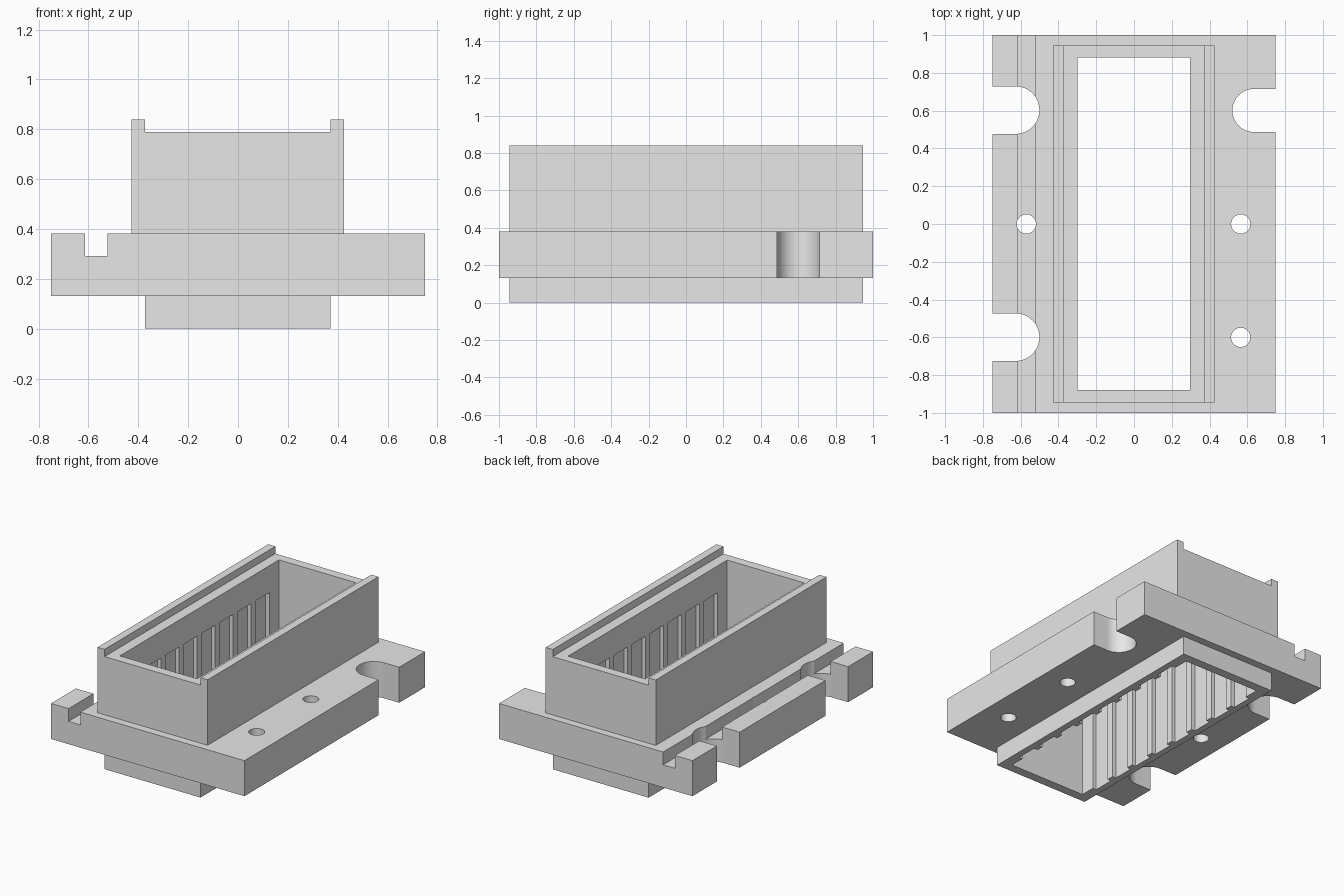
import bpy, bmesh, math

if "Cube" in bpy.data.objects:
    bpy.data.objects.remove(bpy.data.objects["Cube"])

grey = bpy.data.materials.new("plain_grey")
grey.diffuse_color = (0.8, 0.8, 0.8, 1)
grey.use_nodes = True
grey.node_tree.nodes["Principled BSDF"].inputs["Base Color"].default_value = grey.diffuse_color


def prism(name, outline, z0, z1):
    """Extrude a counter-clockwise xy outline from z0 to z1."""
    bm = bmesh.new()
    base = bm.faces.new([bm.verts.new((x, y, z0)) for x, y in outline])
    top = bmesh.ops.extrude_face_region(bm, geom=[base])["geom"]
    for v in top:
        if isinstance(v, bmesh.types.BMVert):
            v.co.z = z1
    bmesh.ops.recalc_face_normals(bm, faces=bm.faces)
    mesh = bpy.data.meshes.new(name)
    bm.to_mesh(mesh)
    bm.free()
    mesh.materials.append(grey)
    ob = bpy.data.objects.new(name, mesh)
    bpy.context.collection.objects.link(ob)
    return ob


def rect(x0, x1, y0, y1):
    return [(x0, y0), (x1, y0), (x1, y1), (x0, y1)]


def arc(cx, cy, r, a0, a1, n):
    return [(cx + r * math.cos(math.radians(a0 + (a1 - a0) * i / n)),
             cy + r * math.sin(math.radians(a0 + (a1 - a0) * i / n))) for i in range(n + 1)]


def boolean(target, tool, operation):
    tool.hide_render = True
    mod = target.modifiers.new(operation.lower(), 'BOOLEAN')
    mod.operation, mod.solver, mod.object = operation, 'EXACT', tool
    bpy.context.view_layer.objects.active = target
    bpy.ops.object.modifier_apply(modifier=mod.name)
    bpy.data.objects.remove(tool)


# Flange with the collar above it and the narrower skirt below
housing = prism("connector_housing", rect(-0.75, 0.75, -1, 1), 0.132, 0.381)
boolean(housing, prism("collar", rect(-0.428, 0.426, -0.945, 0.946), 0.25, 0.84), 'UNION')
boolean(housing, prism("skirt", rect(-0.373, 0.371, -0.945, 0.946), 0, 0.3), 'UNION')

# Channel between the two top rails
boolean(housing, prism("rail_channel", rect(-0.373, 0.371, -1.2, 1.2), 0.789, 1), 'DIFFERENCE')

# Through opening
boolean(housing, prism("opening", rect(-0.3, 0.297, -0.88, 0.882), -0.2, 1.2), 'DIFFERENCE')

# Eight contact slots in each long inner wall, open at the bottom
for i in range(8):
    y = -0.7 + 0.2 * i
    slot = prism("contact_slots", rect(-0.328, 0.325, y - 0.075, y + 0.075), -0.2, 0.6)
    boolean(housing, slot, 'DIFFERENCE')

# Long groove in the flange top
boolean(housing, prism("groove", rect(-0.614, -0.523, -1.2, 1.2), 0.291, 0.5), 'DIFFERENCE')

# Round-ended side notches
for y in (0.603, -0.599):
    shape = [(-0.9, y - 0.126)] + arc(-0.627, y, 0.126, -90, 90, 32) + [(-0.9, y + 0.126)]
    boolean(housing, prism("left_notch", shape, 0, 0.5), 'DIFFERENCE')
shape = [(0.9, 0.715)] + arc(0.635, 0.601, 0.114, 90, 270, 32) + [(0.9, 0.487)]
boolean(housing, prism("right_notch", shape, 0, 0.5), 'DIFFERENCE')

# Screw holes
for x, y in ((-0.57, 0), (0.565, 0), (0.565, -0.6)):
    boolean(housing, prism("screw_hole", arc(x, y, 0.051, 0, 360, 32)[:-1], 0, 0.5), 'DIFFERENCE')

# Smooth round walls, sharp corners
bpy.ops.object.select_all(action='DESELECT')
housing.select_set(True)
bpy.context.view_layer.objects.active = housing
bpy.ops.object.shade_smooth_by_angle(angle=math.radians(30))
